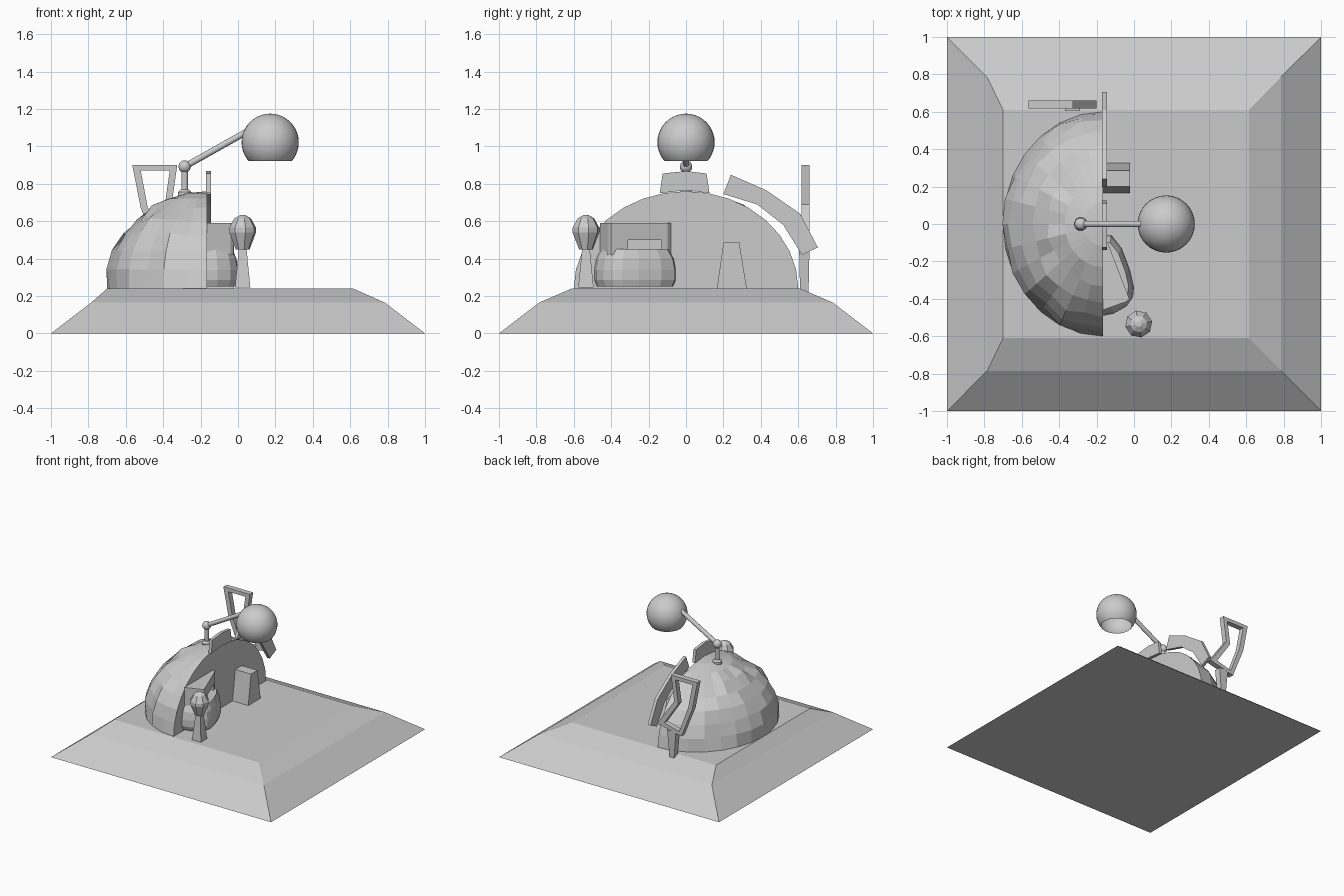
import bpy, bmesh, math, random
from mathutils import Vector, Matrix

random.seed(4)
cube = bpy.data.objects.get("Cube")
if cube:
    bpy.data.objects.remove(cube, do_unlink=True)

grey = bpy.data.materials.new("plain grey")
grey.use_nodes = True
grey.diffuse_color = (0.6, 0.6, 0.6, 1)
grey.node_tree.nodes["Principled BSDF"].inputs["Base Color"].default_value = (0.6, 0.6, 0.6, 1)


def finish(name, bm, smooth=False):
    bmesh.ops.recalc_face_normals(bm, faces=bm.faces)
    mesh = bpy.data.meshes.new(name)
    bm.to_mesh(mesh)
    bm.free()
    mesh.materials.append(grey)
    for p in mesh.polygons:
        p.use_smooth = smooth and len(p.vertices) < 7
    obj = bpy.data.objects.new(name, mesh)
    bpy.context.collection.objects.link(obj)
    return obj


def loft(name, rings, smooth=False, caps=True):
    """Skin between rings of equal point count."""
    bm = bmesh.new()
    loops = [[bm.verts.new(p) for p in ring] for ring in rings]
    n = len(loops[0])
    for a, b in zip(loops, loops[1:]):
        for i in range(n):
            j = (i + 1) % n
            bm.faces.new((a[i], a[j], b[j], b[i]))
    if caps:
        bm.faces.new(loops[0])
        bm.faces.new(loops[-1])
    return finish(name, bm, smooth)


def prism(name, pts, axis, lo, hi):
    """Extrude a flat outline along one axis."""
    def place(p, d):
        q = list(p)
        q.insert(axis, d)
        return q
    return loft(name, [[place(p, d) for p in pts] for d in (lo, hi)])


def rect(x0, x1, y0, y1, z):
    return [(x0, y0, z), (x1, y0, z), (x1, y1, z), (x0, y1, z)]


def turned(name, centre, sides, profile, smooth=False, twist=0.0):
    """Stack of regular polygons given as (radius, height)."""
    cx, cy = centre
    rings = []
    for r, z in profile:
        angles = [twist + math.tau * i / sides for i in range(sides)]
        rings.append([(cx + r * math.cos(a), cy + r * math.sin(a), z) for a in angles])
    return loft(name, rings, smooth)


def rod(name, a, b, radius):
    a, b = Vector(a), Vector(b)
    bm = bmesh.new()
    turn = (b - a).to_track_quat('Z', 'Y').to_matrix().to_4x4()
    bmesh.ops.create_cone(bm, cap_ends=True, segments=16, radius1=radius, radius2=radius,
                          depth=(b - a).length, matrix=Matrix.Translation((a + b) / 2) @ turn)
    return finish(name, bm, True)


def ball(name, centre, radius, cut=None):
    bm = bmesh.new()
    bmesh.ops.create_uvsphere(bm, u_segments=32, v_segments=20, radius=radius,
                              matrix=Matrix.Translation(centre))
    if cut is not None:
        bmesh.ops.bisect_plane(bm, geom=bm.verts[:] + bm.edges[:] + bm.faces[:],
                               plane_co=(0, 0, cut), plane_no=(0, 0, -1), clear_outer=True)
    return finish(name, bm, True)


WALL = -0.165
GROUND = 0.24

# Sloped ground slab
loft("ground_slab", [rect(-1, 1, -1, 1, 0),
                     rect(-0.785, 0.785, -0.785, 0.785, 0.165),
                     rect(-0.7, 0.615, -0.61, 0.61, GROUND)])

# Faceted half dome with a flat face
bm = bmesh.new()
bmesh.ops.create_uvsphere(bm, u_segments=28, v_segments=16, radius=1)
for v in bm.verts:
    if v.co.x < -0.15 and 0.1 < v.co.z < 0.9:
        v.co *= 1 + random.uniform(-0.035, 0.035)
for normal in ((1, 0, 0), (0, 0, -1)):
    cut = bmesh.ops.bisect_plane(bm, geom=bm.verts[:] + bm.edges[:] + bm.faces[:],
                                 plane_co=(0, 0, 0), plane_no=normal, clear_outer=True)
    edges = [e for e in cut["geom_cut"] if isinstance(e, bmesh.types.BMEdge)]
    bmesh.ops.holes_fill(bm, edges=bm.edges[:], sides=0)
for v in bm.verts:
    v.co = (WALL + v.co.x * 0.535, v.co.y * 0.6, GROUND + v.co.z * 0.52)
finish("dome", bm)

# Raised fins along the rim of the flat face
prism("top_fin", [(-0.14, 0.75), (-0.125, 0.855), (0, 0.868), (0.11, 0.855),
                  (0.125, 0.75), (0, 0.765)], 0, -0.17, -0.145)
prism("side_fin", [(0.24, 0.848), (0.43, 0.765), (0.61, 0.64), (0.705, 0.46), (0.62, 0.42),
                   (0.52, 0.58), (0.38, 0.69), (0.2, 0.745)], 0, -0.17, -0.145)

# Tapered doorway
loft("doorway", [[(x, y, z) for y, z in ((0.165, GROUND), (0.325, GROUND), (0.285, 0.485), (0.2, 0.485))]
                 for x in (WALL - 0.01, -0.022)])

# Window bay with a notch under its middle
prism("bay_upper", [(WALL, -0.08), (-0.14, -0.1), (-0.025, -0.4), (-0.04, -0.415),
                    (WALL, -0.46)], 2, 0.5, 0.59)
prism("bay_lower_near", [(WALL, -0.31), (-0.06, -0.31), (-0.025, -0.4), (-0.04, -0.415),
                         (WALL, -0.46)], 2, 0.42, 0.5)
prism("bay_lower_far", [(WALL, -0.08), (-0.14, -0.1), (-0.128, -0.13), (WALL, -0.13)], 2, 0.42, 0.5)

# Rounded planter below the bay
plan = [(WALL, -0.055), (-0.12, -0.06), (-0.065, -0.13), (-0.02, -0.25), (0, -0.34),
        (-0.005, -0.39), (-0.04, -0.44), (-0.11, -0.48), (WALL, -0.49)]
loft("planter", [[(WALL + (x - WALL) * s, -0.28 + (y + 0.28) * s, z) for x, y in plan]
                 for s, z in ((0.93, 0.25), (1, 0.285), (1, 0.34), (0.95, 0.4), (0.82, 0.45))])

# Standing torch
turned("torch_post", (0.025, -0.535), 4, [(0.058, 0.245), (0.028, 0.46)], twist=math.pi / 4)
turned("torch_head", (0.025, -0.535), 8, [(0.038, 0.45), (0.073, 0.54), (0.073, 0.565),
                                          (0.045, 0.615), (0.015, 0.632)], twist=0.2)

# Lamp on a jointed arm
turned("lamp_mount", (-0.285, 0), 16, [(0.036, 0.7), (0.036, 0.755), (0.022, 0.77)])
rod("lamp_post", (-0.285, 0, 0.74), (-0.285, 0, 0.89), 0.018)
ball("lamp_joint", (-0.285, 0, 0.892), 0.033)
rod("lamp_arm", (-0.285, 0, 0.892), (0.05, 0, 1.08), 0.017)
ball("lamp_globe", (0.172, 0, 1.022), 0.153, 0.922)

# Bent open frame on a short post
outer = [(-0.565, 0.9), (-0.325, 0.9), (-0.355, 0.69), (-0.2, 0.47), (-0.42, 0.42), (-0.52, 0.67)]
inner = [(-0.52, 0.87), (-0.365, 0.87), (-0.392, 0.68), (-0.265, 0.49), (-0.4, 0.455), (-0.483, 0.675)]
loops = [(outer, 0.617), (outer, 0.66), (inner, 0.66), (inner, 0.617), (outer, 0.617)]
loft("bent_frame", [[(x, y, z) for x, z in pts] for pts, y in loops], caps=False)
loft("frame_post", [rect(-0.35, -0.31, 0.61, 0.655, 0.215), rect(-0.37, -0.29, 0.605, 0.66, 0.44)])
